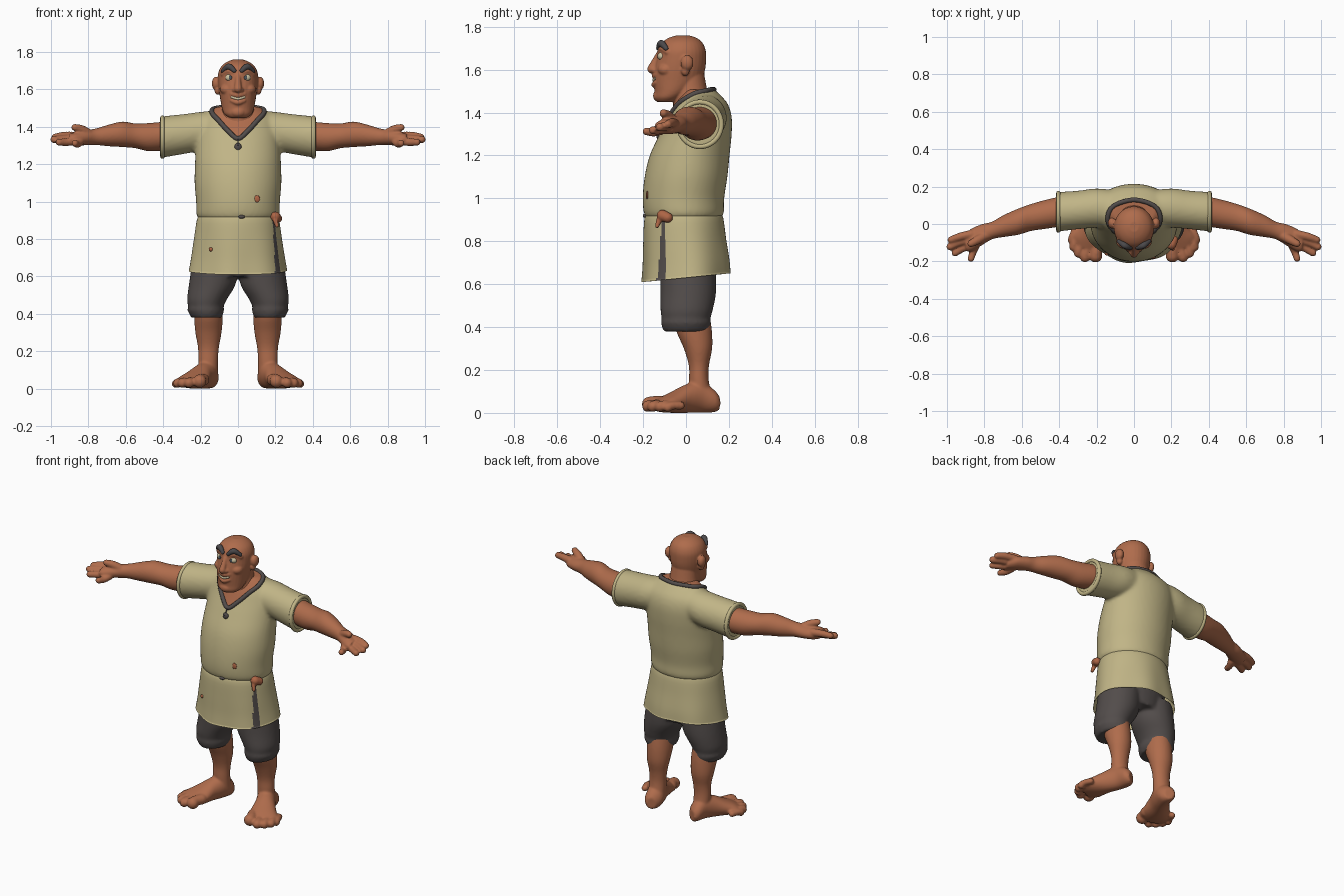
import bpy, bmesh, math
from mathutils import Vector, Matrix
from mathutils.bvhtree import BVHTree

if "Cube" in bpy.data.objects:
    bpy.data.objects.remove(bpy.data.objects["Cube"])

X, Y, Z = Vector((1, 0, 0)), Vector((0, 1, 0)), Vector((0, 0, 1))


def material(name, rgb):
    m = bpy.data.materials.new(name)
    m.diffuse_color = (*rgb, 1)
    m.use_nodes = True
    m.node_tree.nodes["Principled BSDF"].inputs["Base Color"].default_value = m.diffuse_color
    return m


SKIN = material("brown skin", (0.43, 0.15, 0.072))
SHIRT = material("khaki cloth", (0.53, 0.46, 0.24))
DARK = material("charcoal cloth", (0.085, 0.073, 0.070))
HAIR = material("grey hair", (0.07, 0.066, 0.070))
KNOT = material("rust leather", (0.42, 0.13, 0.06))
CREAM = material("cream", (0.62, 0.55, 0.36))
IRIS = material("slate iris", (0.08, 0.10, 0.12))


def resample(pts, n=4, closed=False):
    """Catmull-Rom interpolation of tuples of any length."""
    c, out = len(pts), []
    for i in range(c if closed else c - 1):
        ids = [(i + k) % c if closed else min(max(i + k, 0), c - 1) for k in (-1, 0, 1, 2)]
        a, b, d, e = (pts[k] for k in ids)
        for j in range(n):
            t = j / n
            out.append(tuple(0.5 * (2 * q + (r - p) * t + (2 * p - 5 * q + 4 * r - s) * t * t
                                    + (3 * q - p - 3 * r + s) * t ** 3)
                             for p, q, r, s in zip(a, b, d, e)))
    return out if closed else out + [tuple(pts[-1])]


def tube(bm, pts, u, v, seg=32, caps=True):
    """Loft of elliptical rings (x, y, z, radius_u, radius_v)."""
    rings = []
    for x, y, z, ra, rb in resample(pts):
        rings.append([bm.verts.new(Vector((x, y, z)) + u * ra * math.cos(a) + v * rb * math.sin(a))
                      for a in (2 * math.pi * k / seg for k in range(seg))])
    for r0, r1 in zip(rings, rings[1:]):
        for k in range(seg):
            bm.faces.new((r0[k], r0[(k + 1) % seg], r1[(k + 1) % seg], r1[k]))
    if caps:
        bm.faces.new(rings[0])
        bm.faces.new(rings[-1])


def upright(bm, rows, **kw):
    """Vertical loft of rows (z, cx, cy, rx, ry)."""
    tube(bm, [(cx, cy, z, rx, ry) for z, cx, cy, rx, ry in rows], X, Y, **kw)


def ball(bm, loc, scale):
    m = Matrix.Translation(loc) @ Matrix.Diagonal((*scale, 1))
    bmesh.ops.create_icosphere(bm, subdivisions=3, radius=1, matrix=m)


def chain(bm, *pts):
    """Finger-like run of spheres (x, y, z, r)."""
    for x, y, z, r in resample(pts, 5):
        ball(bm, (x, y, z), (r, r, r))


def bake(data, name, mat, voxel=0, smooth=0, mirror=False):
    """Turn temporary data into a finished smooth mesh object."""
    tmp = bpy.data.objects.new("tmp", data)
    bpy.context.collection.objects.link(tmp)
    if voxel:
        m = tmp.modifiers.new("remesh", 'REMESH')
        m.mode, m.voxel_size = 'VOXEL', voxel
    if smooth:
        m = tmp.modifiers.new("smooth", 'SMOOTH')
        m.factor, m.iterations = 0.5, smooth
    if mirror:
        m = tmp.modifiers.new("mirror", 'MIRROR')
        m.use_mirror_merge = False
    dg = bpy.context.evaluated_depsgraph_get()
    me = bpy.data.meshes.new_from_object(tmp.evaluated_get(dg))
    bpy.data.objects.remove(tmp)
    me.materials.clear()
    me.materials.append(mat)
    me.shade_smooth()
    me.name = name
    ob = bpy.data.objects.new(name, me)
    bpy.context.collection.objects.link(ob)
    return ob


def finish(bm, name, mat, **kw):
    bmesh.ops.recalc_face_normals(bm, faces=bm.faces)
    me = bpy.data.meshes.new(name)
    bm.to_mesh(me)
    bm.free()
    return bake(me, name, mat, **kw)


def cord(name, mat, pts, r, closed=False, mirror=False):
    cu = bpy.data.curves.new(name, 'CURVE')
    cu.dimensions, cu.bevel_depth, cu.bevel_resolution = '3D', r, 3
    cu.use_fill_caps = True
    sp = cu.splines.new('POLY')
    sp.points.add(len(pts) - 1)
    for p, q in zip(sp.points, pts):
        p.co = (*q, 1)
    sp.use_cyclic_u = closed
    return bake(cu, name, mat, mirror=mirror)


def bead(name, mat, loc, scale, mirror=False):
    bm = bmesh.new()
    ball(bm, loc, scale)
    return finish(bm, name, mat, mirror=mirror)


# Shirt: torso and sleeves fused
bm = bmesh.new()
upright(bm, [(.905, 0, -.01, .205, .17), (.93, 0, -.01, .222, .186), (1.0, 0, -.012, .224, .19),
             (1.1, 0, 0, .232, .193), (1.2, 0, .017, .23, .186), (1.3, 0, .045, .226, .168),
             (1.38, 0, .065, .22, .148), (1.44, 0, .07, .2, .125), (1.485, 0, .065, .15, .092),
             (1.508, 0, .06, .11, .072)], seg=48)
for s in (1, -1):
    tube(bm, [(s * .1, .08, 1.39, .1, .1), (s * .2, .085, 1.375, .105, .105),
              (s * .3, .075, 1.36, .103, .107), (s * .41, .065, 1.345, .106, .111)], Y, Z)
shirt = finish(bm, "shirt", SHIRT, voxel=.011, smooth=6)
tree = BVHTree.FromPolygons([v.co for v in shirt.data.vertices],
                            [p.vertices[:] for p in shirt.data.polygons])

# Collar trim follows the shirt surface; chest skin shows inside it
half = [(.05, -.08, 1.375), (.1, -.04, 1.43), (.138, .02, 1.475), (.11, .095, 1.5)]
loop = [(0, -.1, 1.335)] + half + [(0, .13, 1.51)] + [(-x, y, z) for x, y, z in reversed(half)]
loop = [tree.find_nearest(Vector(p))[0] for p in resample(loop, 8, True)]
cord("collar_trim", DARK, loop, .013, True)
shirt.data.materials.append(SKIN)
axis = Vector((0, .02))
for p in shirt.data.polygons:
    c = p.center
    if c.z > 1.3 and abs(c.x) < .16:
        near = min(loop, key=lambda q: (q - c).length_squared)
        p.material_index = int((c.xy - axis).length < (near.xy - axis).length)

# Sleeve cuffs with dark openings
ring = [(.404, .065 + .1 * math.cos(a), 1.345 + .104 * math.sin(a))
        for a in (math.tau * k / 40 for k in range(40))]
cord("sleeve_cuff", SHIRT, ring, .012, True, mirror=True)
bead("sleeve_opening", DARK, (.403, .065, 1.345), (.006, .096, .1), mirror=True)

# Tunic skirt with a side slit and a slanted hem
bm = bmesh.new()
upright(bm, [(.935, 0, -.008, .2, .168), (.905, 0, -.01, .219, .184), (.8, 0, -.006, .235, .193),
             (.7, 0, 0, .25, .201), (.63, 0, 0, .262, .206)], seg=128, caps=False)
bmesh.ops.solidify(bm, geom=bm.faces[:], thickness=.006)
for v in bm.verts:
    t = (.935 - v.co.z) / .305
    f = 1 + .022 * t * math.sin(6 * math.atan2(v.co.y, v.co.x))
    v.co = (v.co.x * f, v.co.y * f, v.co.z + .1 * t * v.co.y)
skirt = finish(bm, "tunic_skirt", SHIRT)
skirt.data.materials.append(DARK)
for p in skirt.data.polygons:
    t = (.9 - p.center.z) / .28
    if p.center.y < 0 < t and abs(p.center.x - .19 - .022 * t) < .004 + .009 * t:
        p.material_index = 1

# Belt knot, clasp, pendant and worn holes
bm = bmesh.new()
chain(bm, (.2, -.11, .92, .027), (.212, -.085, .91, .024))
chain(bm, (.2, -.125, .9, .014), (.208, -.135, .87, .01))
finish(bm, "belt_knot", KNOT, voxel=.005, smooth=3)
for name, mat, loc, sc in (("belt_clasp", DARK, (.02, -.2, .912), (.018, .012, .01)),
                           ("pendant", DARK, (0, -.13, 1.295), (.019, .012, .021)),
                           ("shirt_hole", KNOT, (.1, -.18, 1.015), (.017, .006, .019))):
    bead(name, mat, tree.find_nearest(Vector(loc))[0], sc)
bead("skirt_hole", KNOT, (-.145, -.16, .745), (.011, .008, .011))
cord("pendant_string", DARK, [(0, -.112, 1.335), (0, -.135, 1.3)], .004)

# Shorts
bm = bmesh.new()
upright(bm, [(.6, 0, .01, .17, .12), (.75, 0, .005, .2, .15), (.88, 0, 0, .19, .15)])
for s in (1, -1):
    upright(bm, [(.68, s * .12, .01, .125, .13), (.56, s * .137, .01, .125, .13),
                 (.48, s * .165, .003, .107, .122), (.44, s * .172, 0, .095, .114),
                 (.42, s * .172, 0, .098, .117), (.38, s * .168, .0, .082, .105)])
finish(bm, "shorts", DARK, voxel=.01, smooth=4)

# Legs and bare feet
bm = bmesh.new()
upright(bm, [(.46, .16, .025, .074, .085), (.38, .158, .038, .076, .083), (.3, .158, .056, .07, .066),
             (.22, .158, .06, .056, .047), (.15, .16, .06, .053, .046), (.06, .158, .07, .052, .055)])
tube(bm, [(.147, .15, .045, .03, .036), (.15, .12, .058, .052, .056), (.165, .06, .075, .056, .074),
          (.195, 0, .066, .062, .066), (.225, -.06, .05, .08, .05), (.25, -.1, .04, .087, .038),
          (.262, -.13, .034, .072, .028)], Vector((.91, .42, 0)), Z)
for x, y, r in ((.205, -.17, .036), (.262, -.178, .027), (.297, -.155, .026),
                (.322, -.122, .025), (.333, -.085, .022)):
    chain(bm, (x - .02, y + .06, r + .012, r * .9), (x - .004, y + .02, r + .012, r * .85),
          (x, y, r + .004, r))
legs = finish(bm, "legs_and_feet", SKIN, voxel=.007, smooth=4, mirror=True)
for v in legs.data.vertices:
    v.co.z = max(v.co.z, 0)

# Arms and hands
bm = bmesh.new()
tube(bm, [(.3, .075, 1.36, .08, .076), (.4, .065, 1.35, .08, .077), (.48, .05, 1.345, .077, .075),
          (.55, .035, 1.352, .072, .066), (.62, .012, 1.36, .07, .068), (.7, -.012, 1.353, .058, .056),
          (.76, -.035, 1.347, .047, .044), (.81, -.056, 1.342, .056, .04),
          (.87, -.085, 1.335, .06, .036), (.9, -.1, 1.333, .045, .03)], Y, Z)
chain(bm, (.87, -.055, 1.35, .024), (.93, -.068, 1.352, .022), (.978, -.085, 1.345, .019))
chain(bm, (.88, -.085, 1.335, .024), (.94, -.1, 1.334, .022), (.983, -.122, 1.332, .02))
chain(bm, (.87, -.11, 1.323, .023), (.92, -.132, 1.318, .021), (.957, -.155, 1.318, .019))
chain(bm, (.845, -.115, 1.318, .022), (.86, -.15, 1.308, .02), (.872, -.185, 1.312, .018))
chain(bm, (.79, -.06, 1.358, .026), (.835, -.085, 1.385, .024), (.872, -.105, 1.397, .019))
finish(bm, "arms_and_hands", SKIN, voxel=.006, smooth=4, mirror=True)

# Head, neck, nose, ears and lips
bm = bmesh.new()
upright(bm, [(1.45, 0, -.09, .052, .046), (1.47, 0, -.08, .074, .066), (1.5, 0, -.06, .086, .086),
             (1.55, 0, -.04, .095, .111), (1.6, 0, -.03, .103, .119), (1.65, 0, -.022, .107, .116),
             (1.69, 0, -.02, .105, .112), (1.725, 0, -.018, .088, .095), (1.748, 0, -.016, .058, .065),
             (1.76, 0, -.015, .025, .028)])
upright(bm, [(1.36, 0, .03, .12, .09), (1.43, 0, .03, .108, .09), (1.5, 0, .02, .088, .08),
             (1.58, 0, .01, .08, .075)])
chain(bm, (0, -.128, 1.67, .014), (0, -.148, 1.63, .017), (0, -.16, 1.603, .021))
ball(bm, (0, -.122, 1.478), (.042, .032, .03))
chain(bm, (-.034, -.138, 1.54, .01), (0, -.148, 1.53, .014), (.034, -.138, 1.54, .01))
chain(bm, (-.036, -.136, 1.576, .01), (0, -.147, 1.569, .013), (.036, -.136, 1.576, .01))
for s in (1, -1):
    ball(bm, (s * .017, -.147, 1.597), (.014, .016, .013))
    ball(bm, (s * .056, -.092, 1.6), (.04, .04, .032))
    ball(bm, (s * .118, .005, 1.632), (.022, .03, .036))
    ball(bm, (s * .108, -.003, 1.595), (.018, .02, .024))
    chain(bm, (s * .022, -.12, 1.69, .014), (s * .05, -.108, 1.698, .016), (s * .08, -.085, 1.682, .014))
finish(bm, "head", SKIN, voxel=.005, smooth=4)

# Face details
cord("teeth", CREAM, resample([(-.036, -.14, 1.561), (0, -.15, 1.55), (.036, -.14, 1.561)]), .0075)
bead("eye", CREAM, (.044, -.113, 1.663), (.024, .019, .02), mirror=True)
bead("iris", IRIS, (.041, -.13, 1.663), (.009, .004, .011), mirror=True)
bm = bmesh.new()
chain(bm, (.02, -.128, 1.7, .012), (.05, -.115, 1.722, .017), (.082, -.092, 1.698, .011))
finish(bm, "eyebrow", HAIR, voxel=.004, smooth=2, mirror=True)
